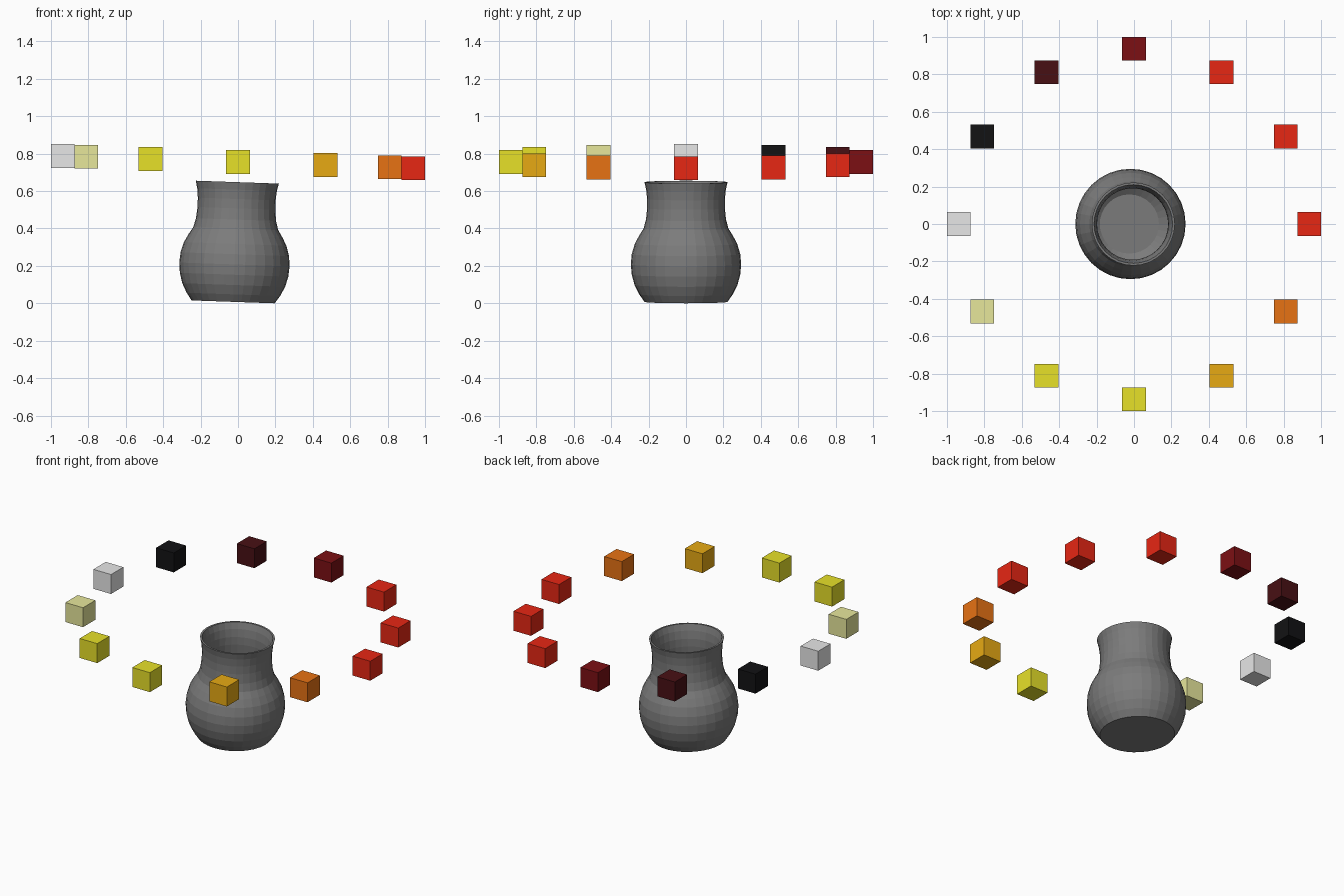
import bpy, bmesh, math
from mathutils import Matrix, Vector

if "Cube" in bpy.data.objects:
    bpy.data.objects.remove(bpy.data.objects["Cube"])

TILT = math.radians(2)


def material(name, rgb):
    mat = bpy.data.materials.new(name)
    mat.use_nodes = True
    mat.diffuse_color = (*rgb, 1)
    mat.node_tree.nodes["Principled BSDF"].inputs["Base Color"].default_value = (*rgb, 1)
    return mat


def make_object(name, bm, mat):
    bmesh.ops.recalc_face_normals(bm, faces=bm.faces)
    mesh = bpy.data.meshes.new(name)
    bm.to_mesh(mesh)
    bm.free()
    mesh.materials.append(mat)
    obj = bpy.data.objects.new(name, mesh)
    bpy.context.collection.objects.link(obj)
    return obj


def lathe(name, profile, mat, sides=32):
    """Spin a radius/height profile round z, closing both ends with flat discs."""
    bm = bmesh.new()
    rings = []
    for r, z in profile:
        rings.append([bm.verts.new((r * math.cos(math.tau * i / sides),
                                    r * math.sin(math.tau * i / sides), z))
                      for i in range(sides)])
    for a, b in zip(rings, rings[1:]):
        for i in range(sides):
            j = (i + 1) % sides
            bm.faces.new((a[i], a[j], b[j], b[i]))
    bm.faces.new(rings[0])
    bm.faces.new(rings[-1])
    return make_object(name, bm, mat)


# Colours
grey = material("pot grey", (0.2, 0.2, 0.2))
colours = {
    "red": (0.8, 0.02, 0.007),
    "dark red": (0.2, 0.005, 0.007),
    "maroon": (0.064, 0.005, 0.007),
    "black": (0.006, 0.006, 0.007),
    "white": (0.8, 0.8, 0.8),
    "pale yellow": (0.8, 0.8, 0.33),
    "yellow": (0.8, 0.75, 0.022),
    "amber": (0.8, 0.4, 0.007),
    "orange": (0.8, 0.17, 0.007),
}
mats = {n: material(n, c) for n, c in colours.items()}

# Pot: outer wall from base to rim, then inner wall down to the floor
outer = [(0.222, 0), (0.25, 0.04), (0.275, 0.09), (0.29, 0.145), (0.295, 0.2),
         (0.29, 0.255), (0.274, 0.31), (0.25, 0.355), (0.227, 0.392),
         (0.214, 0.44), (0.208, 0.5), (0.208, 0.55), (0.213, 0.6), (0.222, 0.64)]
inner = [(0.21, 0.64), (0.198, 0.6), (0.191, 0.55), (0.191, 0.5), (0.197, 0.44),
         (0.21, 0.39), (0.25, 0.325), (0.272, 0.255), (0.277, 0.2), (0.272, 0.145),
         (0.245, 0.09), (0.158, 0.03)]
pot = lathe("pot", outer + inner, grey)
pot.matrix_world = Matrix.Translation((-0.026, 0, 0.008)) @ Matrix.Rotation(TILT, 4, "Y")
for poly in pot.data.polygons:
    poly.use_smooth = False

# Ring of floating cubes, listed anticlockwise from +x, on the same tilted plane
order = ["red", "red", "red", "dark red", "maroon", "black", "white",
         "pale yellow", "yellow", "yellow", "amber", "orange"]
for i, colour in enumerate(order):
    angle = math.tau * i / len(order)
    x, y = 0.9365 * math.cos(angle), 0.9365 * math.sin(angle)
    bm = bmesh.new()
    bmesh.ops.create_cube(bm, size=0.127)
    cube = make_object(f"cube_{i + 1}", bm, mats[colour])
    cube.location = Vector((x, y, 0.755 - x * math.tan(TILT)))
